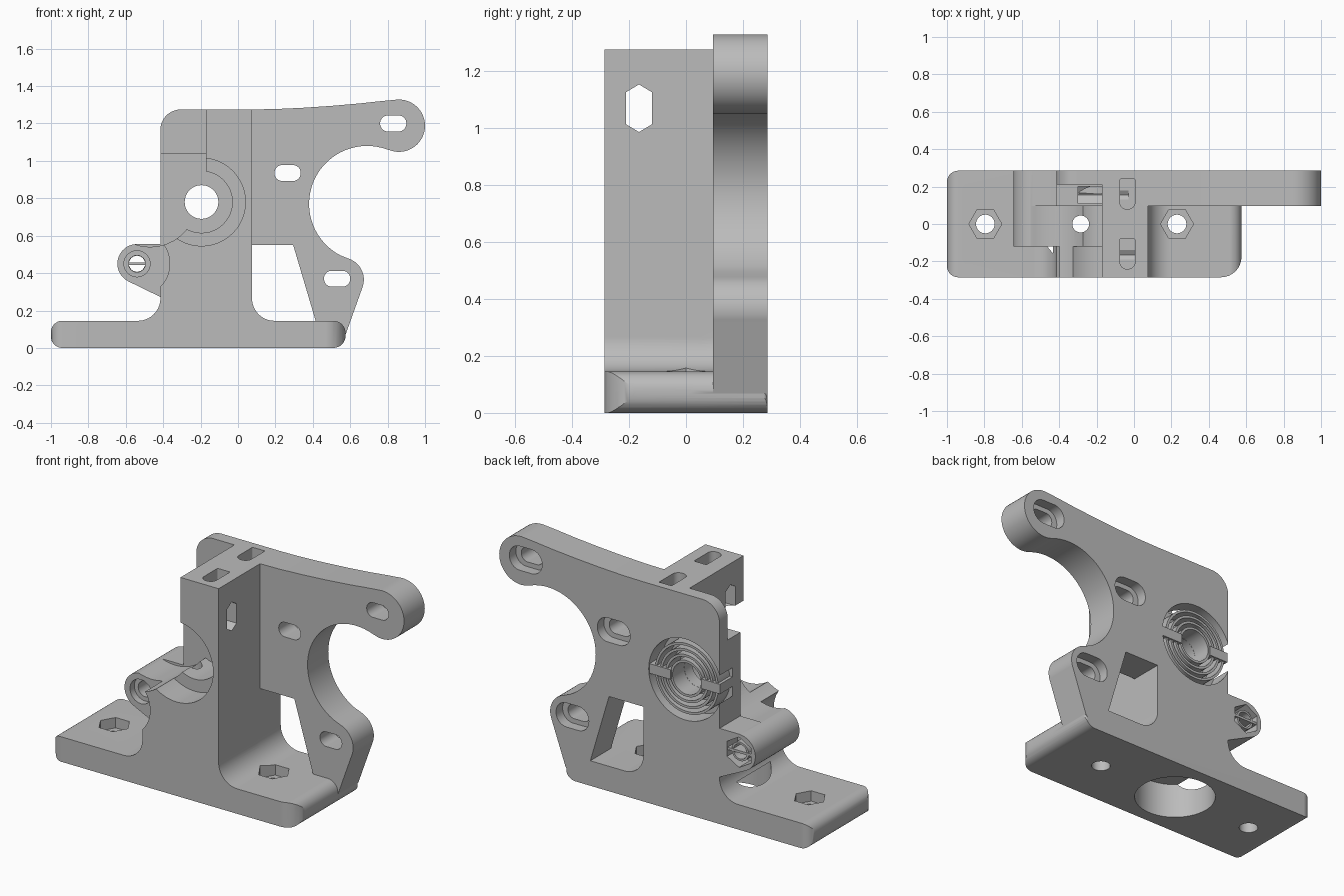
import bpy, bmesh
from math import sin, cos, radians
from mathutils import Vector

cube = bpy.data.objects.get("Cube")
if cube:
    bpy.data.objects.remove(cube, do_unlink=True)

grey = bpy.data.materials.new("plain_grey")
grey.use_nodes = True
COLOR = (0.5, 0.5, 0.5, 1)
grey.diffuse_color = COLOR
grey.node_tree.nodes["Principled BSDF"].inputs["Base Color"].default_value = COLOR

AXES = {"x": lambda u, v, w: (w, u, v),
        "y": lambda u, v, w: (u, w, v),
        "z": lambda u, v, w: (u, v, w)}


def arc(cu, cv, r, a0, a1, n=16):
    return [(cu + r * cos(radians(a0 + (a1 - a0) * i / n)),
             cv + r * sin(radians(a0 + (a1 - a0) * i / n))) for i in range(n + 1)]


def circle(cu, cv, r, n=48, turn=0):
    return arc(cu, cv, r, turn, turn + 360, n)[:-1]


def rect(u0, v0, u1, v1):
    return [(u0, v0), (u1, v0), (u1, v1), (u0, v1)]


def round_rect(u0, v0, u1, v1, radii):
    """Corner radii: lower left, lower right, upper right, upper left."""
    a, b, c, d = radii
    return (arc(u0 + a, v0 + a, a, 180, 270, 8) + arc(u1 - b, v0 + b, b, 270, 360, 8)
            + arc(u1 - c, v1 - c, c, 0, 90, 8) + arc(u0 + d, v1 - d, d, 90, 180, 8))


def slot(cu, cv, w, h):
    return round_rect(cu - w / 2, cv - h / 2, cu + w / 2, cv + h / 2, [h * 0.48] * 4)


def prism(name, points, lo, hi, axis="y"):
    """Extrude a closed outline along an axis."""
    bm = bmesh.new()
    face = bm.faces.new([bm.verts.new(AXES[axis](u, v, lo)) for u, v in points])
    new = bmesh.ops.extrude_face_region(bm, geom=[face])["geom"]
    shift = Vector(AXES[axis](0, 0, hi - lo))
    bmesh.ops.translate(bm, vec=shift, verts=[g for g in new if isinstance(g, bmesh.types.BMVert)])
    bmesh.ops.remove_doubles(bm, verts=bm.verts, dist=1e-5)
    bmesh.ops.recalc_face_normals(bm, faces=bm.faces)
    mesh = bpy.data.meshes.new(name)
    bm.to_mesh(mesh)
    bm.free()
    mesh.materials.append(grey)
    obj = bpy.data.objects.new(name, mesh)
    bpy.context.collection.objects.link(obj)
    return obj


def combine(target, other, operation):
    mod = target.modifiers.new("combine", "BOOLEAN")
    mod.solver = "EXACT"
    mod.operation = operation
    mod.object = other
    bpy.context.view_layer.objects.active = target
    bpy.ops.object.modifier_apply(modifier=mod.name)
    bpy.data.objects.remove(other, do_unlink=True)


def cut(target, points, lo, hi, axis="y"):
    combine(target, prism("cutter", points, lo, hi, axis), "DIFFERENCE")


FRONT, BACK, PLATE = -0.285, 0.285, 0.095
AXLE = (-0.195, 0.78)
HINGE = (-0.54, 0.45)

# Base foot, rounded in elevation and in plan
body = prism("bracket_body", round_rect(-1, 0, 0.575, 0.145, [0.06, 0.065, 0.065, 0.06]), FRONT, BACK)
combine(body, prism("plan", round_rect(-1, FRONT, 0.575, BACK, [0.06, 0.11, 0.015, 0.06]),
                    -0.1, 0.3, "z"), "INTERSECT")

# Upright column with fillets into the foot
column = prism("column", [(-0.535, 0.08)] + arc(-0.535, 0.265, 0.12, 270, 360)
               + arc(-0.305, 1.165, 0.11, 180, 90) + [(0.075, 1.275)]
               + arc(0.195, 0.265, 0.12, 180, 270) + [(0.195, 0.08)], FRONT, BACK)

# Open bay for the idler, with cradles below it
cut(column, rect(-0.6, 0.78, -0.17, 1.5), -0.4, PLATE)
cut(column, rect(-0.6, 1.04, -0.17, 1.5), -0.4, 0.21)
cut(column, circle(-0.47, 0.79, 0.25), -0.4, PLATE)
cut(column, circle(*AXLE, 0.235), -0.4, -0.12)
cut(column, circle(*AXLE, 0.165), -0.2, PLATE)
cut(column, circle(*HINGE, 0.175), -0.4, -0.12)
combine(body, column, "UNION")

# Rear mounting plate with two lobes and a round bite
top_edge = [(0, 1.275), (0.075, 1.275), (0.2, 1.277), (0.35, 1.284), (0.5, 1.294), (0.65, 1.307), (0.76, 1.319)]
plate = prism("mounting_plate", top_edge + arc(0.86, 1.188, 0.14, 98, -112, 28)
              + arc(0.69, 0.77, 0.31, 75, 242, 32) + arc(0.555, 0.365, 0.118, 72, -18, 12)
              + [(0.575, 0.07), (0.55, 0.03), (0, 0.03)], PLATE, BACK)
combine(body, plate, "UNION")
cut(body, [(0.075, 0.55), (0.295, 0.55), (0.415, 0.145)]
    + arc(0.195, 0.265, 0.12, 270, 180), 0.05, 0.4)

# Hinge barrel on the left of the column
hinge = prism("hinge", [(-0.35, 0.555)] + arc(*HINGE, 0.105, 90, 244, 20)
              + [(-0.41, 0.27), (-0.35, 0.27)], -0.12, BACK)
cut(hinge, circle(-0.47, 0.79, 0.25), -0.3, PLATE)
combine(body, hinge, "UNION")
cut(body, circle(*HINGE, 0.045, 24), -0.3, 0.4)
cut(body, circle(*HINGE, 0.07, 32), -0.3, -0.08)
cut(body, circle(*HINGE, 0.088, 6, 30), 0.19, 0.4)

# Axle bore and rear bearing pocket
cut(body, circle(*AXLE, 0.09), -0.1, 0.4)
cut(body, circle(*AXLE, 0.235, 64), 0.165, 0.4)

# Slotted holes with wider recesses behind
for cx, cz in ((0.83, 1.2), (0.265, 0.935), (0.53, 0.37)):
    cut(body, slot(cx, cz, 0.14, 0.085), 0, 0.4)
    cut(body, slot(cx, cz, 0.21, 0.14), 0.225, 0.4)

# Foot screw holes with hexagonal seats
for cx in (-0.795, 0.23):
    cut(body, circle(cx, 0, 0.05, 32), -0.1, 0.3, "z")
    cut(body, circle(cx, 0, 0.088, 6), 0.085, 0.3, "z")

# Round socket under the foot and the feed bore above it
cut(body, circle(-0.285, 0, 0.215), -0.1, 0.2, "z")
cut(body, circle(-0.285, 0, 0.045, 32), 0.1, 0.78, "z")

# Nut slots in the column top and the tall cross holes that meet them
for cy, end in ((-0.16, 0.2), (0.16, -0.03)):
    cut(body, round_rect(-0.075, cy - 0.08, 0.005, cy + 0.08, [0.035, 0.035, 0.005, 0.005]), 1.0, 1.4, "z")
    yc = cy - 0.005 if cy < 0 else 0.155
    hexagon = [(yc, 0.985), (yc + 0.045, 1.012), (yc + 0.045, 1.125),
               (yc, 1.152), (yc - 0.045, 1.125), (yc - 0.045, 1.012)]
    cut(body, hexagon, -0.3, end, "x")

# Thin concentric support rings and cross bars in the bearing pocket
parts = [body]
for i, r in enumerate((0.105, 0.138, 0.171, 0.204)):
    ring = prism(f"support_ring_{i + 1}", circle(*AXLE, r), 0.16, 0.272)
    cut(ring, circle(*AXLE, r - 0.014), 0.1, 0.4)
    parts.append(ring)
for side, x0, x1 in (("left", -0.098, 0.038), ("right", -0.414, -0.292)):
    parts.append(prism(f"support_bar_{side}", rect(x0, 0.752, x1, 0.808), 0.16, 0.28))

# Support strips in the hinge nut seat
parts.append(prism("hinge_strip_flat", rect(-0.62, 0.443, -0.46, 0.457), 0.18, 0.28))
hub = prism("hinge_hub", circle(*HINGE, 0.055, 24), 0.18, 0.275)
cut(hub, circle(*HINGE, 0.043, 24), 0.1, 0.4)
parts.append(hub)

# Smooth curved faces, keep edges crisp
for obj in parts:
    bpy.ops.object.select_all(action="DESELECT")
    obj.select_set(True)
    bpy.context.view_layer.objects.active = obj
    bpy.ops.object.shade_smooth_by_angle(angle=radians(28))
    mod = obj.modifiers.new("even_shading", "WEIGHTED_NORMAL")
    mod.keep_sharp = True
